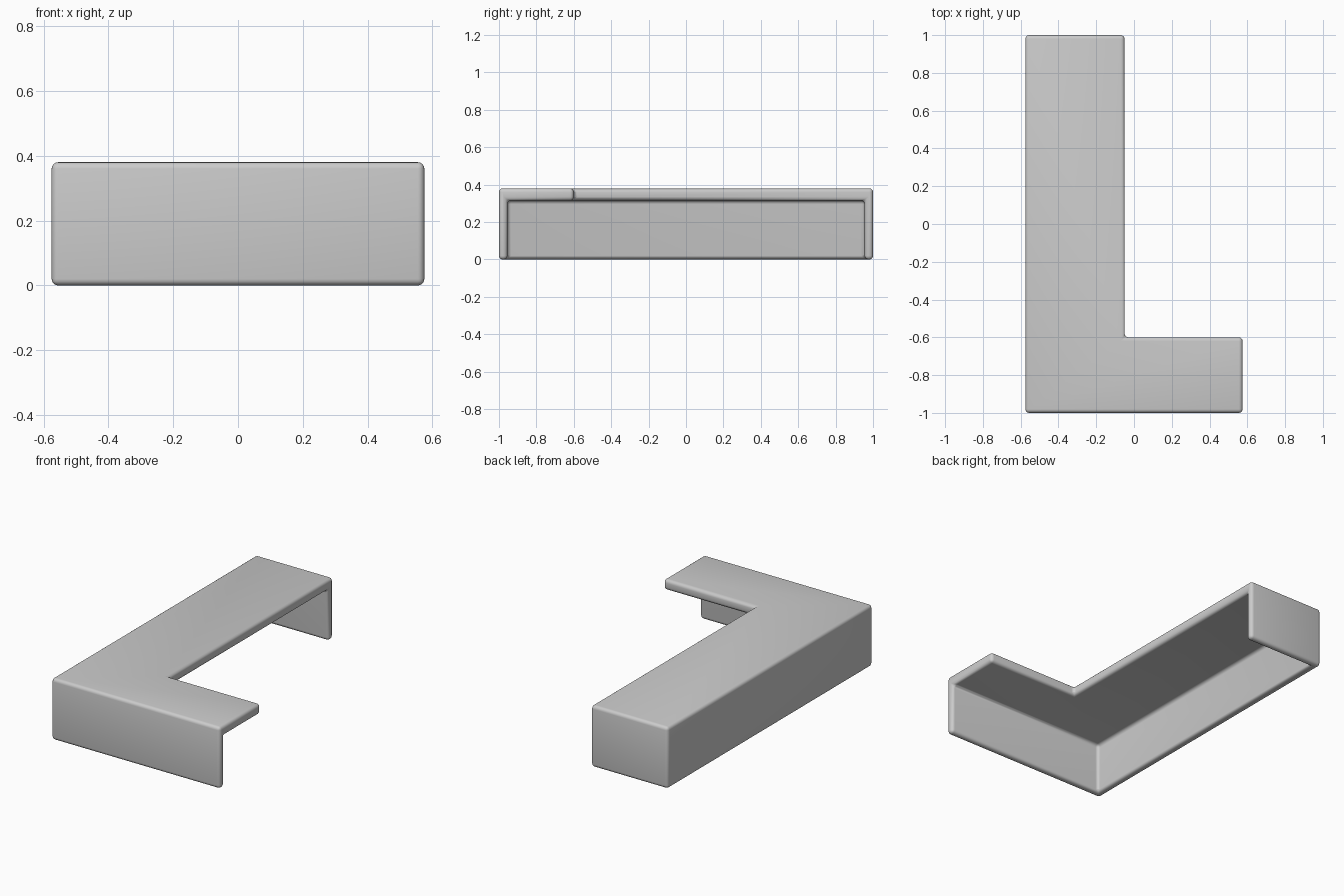
import bpy, bmesh

if "Cube" in bpy.data.objects:
    bpy.data.objects.remove(bpy.data.objects["Cube"])

W, D, H = 0.575, 1.0, 0.38      # half width, half depth, height
T, TOP = 0.045, 0.065           # panel and worktop thickness


def prism(name, outline, z0, z1):
    """Extrude a counter-clockwise outline from z0 to z1."""
    bm = bmesh.new()
    face = bm.faces.new([bm.verts.new((x, y, z0)) for x, y in outline])
    res = bmesh.ops.extrude_face_region(bm, geom=[face])
    verts = [v for v in res["geom"] if isinstance(v, bmesh.types.BMVert)]
    bmesh.ops.translate(bm, verts=verts, vec=(0, 0, z1 - z0))
    bmesh.ops.recalc_face_normals(bm, faces=bm.faces)
    mesh = bpy.data.meshes.new(name)
    bm.to_mesh(mesh)
    bm.free()
    obj = bpy.data.objects.new(name, mesh)
    bpy.context.collection.objects.link(obj)
    return obj


# L-shaped desk body
desk = prism("corner_desk", [(-W, -D), (W, -D), (W, -0.6), (-0.05, -0.6),
                             (-0.05, D), (-W, D)], 0, H)

# Hollow under the worktop, leaving the two end panels and the long side panel
hollow = prism("leg_space_cutter", [(-W + T, -D + T), (1, -D + T),
                                    (1, D - T), (-W + T, D - T)], -0.2, H - TOP)
hollow.hide_render = True
hollow.hide_viewport = True

cut = desk.modifiers.new("leg_space", 'BOOLEAN')
cut.operation = 'DIFFERENCE'
cut.solver = 'EXACT'
cut.object = hollow

# Rounded edges inside and out
bevel = desk.modifiers.new("soft_edges", 'BEVEL')
bevel.width = 0.02
bevel.segments = 4
bevel.limit_method = 'ANGLE'

bpy.context.view_layer.objects.active = desk
desk.select_set(True)
bpy.ops.object.modifier_apply(modifier="leg_space")
bpy.ops.object.modifier_apply(modifier="soft_edges")
bpy.ops.object.shade_smooth_by_angle()
bpy.data.objects.remove(hollow)
